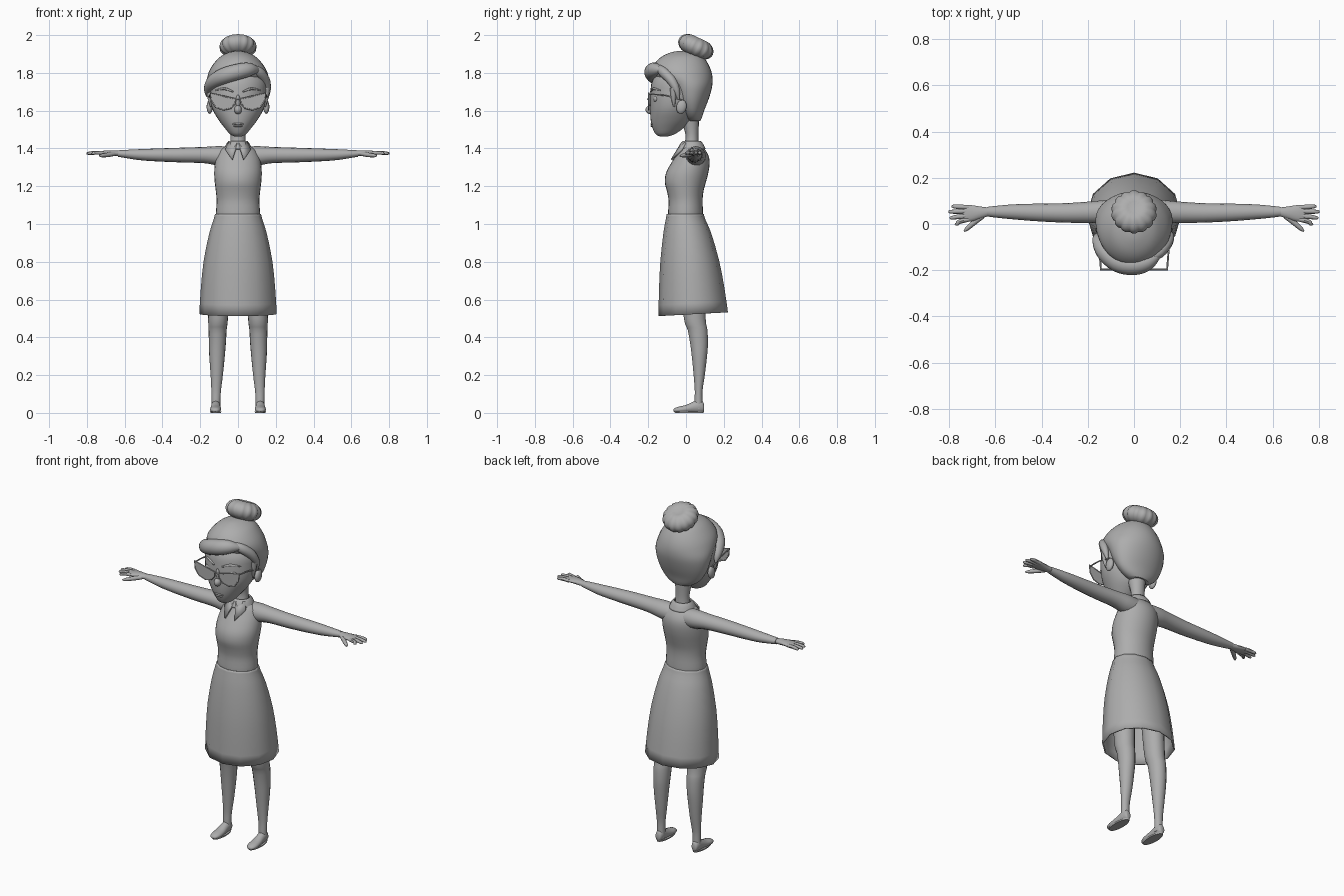
import bpy, bmesh, math
from mathutils import Vector, Matrix

grey = bpy.data.materials.new("plain grey")
grey.diffuse_color = (0.42, 0.42, 0.42, 1)


def finish(name, bm, mirror=False, thickness=0, angle=45):
    bmesh.ops.recalc_face_normals(bm, faces=bm.faces)
    mesh = bpy.data.meshes.new(name)
    bm.to_mesh(mesh)
    bm.free()
    mesh.materials.append(grey)
    mesh.polygons.foreach_set("use_smooth", [True] * len(mesh.polygons))
    mesh.set_sharp_from_angle(angle=math.radians(angle))
    ob = bpy.data.objects.new(name, mesh)
    bpy.context.collection.objects.link(ob)
    if thickness:
        m = ob.modifiers.new("Thickness", 'SOLIDIFY')
        m.thickness, m.offset = thickness, -1
    if mirror:
        m = ob.modifiers.new("Mirror", 'MIRROR')
        m.use_mirror_merge = False
    return ob


def smooth_rows(rows, steps):
    """Catmull-Rom interpolation through rows of numbers."""
    out = []
    for i in range(len(rows) - 1):
        p = [rows[max(0, min(len(rows) - 1, i + k))] for k in (-1, 0, 1, 2)]
        for s in range(steps):
            t = s / steps
            out.append([0.5 * (2 * b + (c - a) * t + (2 * a - 5 * b + 4 * c - d) * t * t
                               + (3 * b - a - 3 * c + d) * t ** 3) for a, b, c, d in zip(*p)])
    return out + [list(rows[-1])]


def skin(name, rings, caps=True, closed=False, **kw):
    bm = bmesh.new()
    vs = [[bm.verts.new(p) for p in r] for r in rings]
    n = len(vs[0])
    pairs = list(zip(vs, vs[1:])) + ([(vs[-1], vs[0])] if closed else [])
    for a, b in pairs:
        for j in range(n):
            k = (j + 1) % n
            bm.faces.new((a[j], a[k], b[k], b[j]))
    if caps and not closed:
        bm.faces.new(vs[0])
        bm.faces.new(vs[-1])
    return finish(name, bm, **kw)


def loft(name, axis, rows, n=24, steps=3, **kw):
    """Rows hold position on the axis, then min and max on the next two axes."""
    rings = []
    for t, a0, a1, b0, b1 in smooth_rows(rows, steps):
        ring = []
        for j in range(n):
            w = 2 * math.pi * j / n
            a = (a0 + a1) / 2 + (a1 - a0) / 2 * math.cos(w)
            b = (b0 + b1) / 2 + (b1 - b0) / 2 * math.sin(w)
            ring.append({'x': (t, a, b), 'y': (b, t, a), 'z': (a, b, t)}[axis])
        rings.append(ring)
    return skin(name, rings, **kw)


def upright(name, rows, **kw):
    """Rows: height, front, back, half width."""
    return loft(name, 'z', [(z, -w, w, f, b) for z, f, b, w in rows], **kw)


def tube(name, pts, n=10, steps=3, closed=False, up=(0, 0, 1), flat=1, **kw):
    """Points hold x, y, z, radius."""
    rows = list(pts) if closed else smooth_rows(pts, steps)
    rings = []
    for i, r in enumerate(rows):
        if closed:
            d = Vector(rows[(i + 1) % len(rows)][:3]) - Vector(rows[i - 1][:3])
        else:
            d = Vector(rows[min(i + 1, len(rows) - 1)][:3]) - Vector(rows[max(i - 1, 0)][:3])
        side = d.cross(Vector(up)).normalized()
        top = side.cross(d).normalized()
        ws = [2 * math.pi * j / n for j in range(n)]
        rings.append([Vector(r[:3]) + r[3] * (side * math.cos(w) * flat + top * math.sin(w))
                      for w in ws])
    return skin(name, rings, closed=closed, **kw)


def blob(name, loc, size, rot=0, axis='X', **kw):
    bm = bmesh.new()
    bmesh.ops.create_uvsphere(bm, u_segments=20, v_segments=12, radius=1)
    m = Matrix.Translation(loc) @ Matrix.Rotation(math.radians(rot), 4, axis)
    bmesh.ops.transform(bm, matrix=m @ Matrix.Diagonal((*size, 1)), verts=bm.verts)
    return finish(name, bm, **kw)


# Skirt: open, faceted flare with a hem that rises towards the back
skirt = upright("skirt", [(1.052, -.102, .094, .122), (1.02, -.108, .104, .13),
                          (.95, -.12, .133, .152), (.8, -.136, .175, .182),
                          (.65, -.143, .203, .197), (.513, -.146, .222, .205)],
                n=12, steps=2, caps=False, thickness=.008)
for v in skirt.data.vertices:
    v.co.z += .055 * (v.co.y + .14) * (1.052 - v.co.z) / .54

# Blouse body
upright("blouse", [(1.0, -.09, .085, .11), (1.05, -.095, .09, .117), (1.12, -.092, .088, .113),
                   (1.17, -.1, .092, .117), (1.22, -.112, .105, .123), (1.27, -.106, .118, .126),
                   (1.32, -.08, .125, .122), (1.36, -.055, .12, .112), (1.395, -.035, .1, .09),
                   (1.415, -.02, .08, .055)], n=28)

# Sleeves and hands
loft("sleeve", 'x', [(.05, .0, .105, 1.305, 1.41), (.11, .0, .105, 1.31, 1.412),
                     (.18, .004, .098, 1.322, 1.408), (.3, .006, .09, 1.326, 1.404),
                     (.42, .012, .088, 1.331, 1.4), (.52, .02, .085, 1.338, 1.396),
                     (.6, .028, .078, 1.35, 1.392), (.635, .033, .074, 1.356, 1.39)],
     n=16, mirror=True)
loft("palm", 'x', [(.62, .037, .07, 1.36, 1.387), (.66, .024, .075, 1.36, 1.39),
                   (.70, .012, .081, 1.364, 1.389), (.73, .012, .082, 1.367, 1.386),
                   (.742, .02, .076, 1.37, 1.383)], n=14, mirror=True)
for i, (y0, x1, y1) in enumerate([(.02, .775, .0), (.037, .798, .027),
                                  (.055, .803, .053), (.072, .79, .076)]):
    tube("finger_%d" % (i + 1), [(.715, y0, 1.376, .01), (.755, (y0 + y1) / 2, 1.377, .01),
                                 (x1 - .01, y1, 1.374, .008), (x1, y1, 1.373, .003)],
         n=8, mirror=True)
tube("thumb", [(.655, .035, 1.372, .012), (.69, .008, 1.366, .012), (.722, -.02, 1.362, .009),
               (.735, -.032, 1.361, .003)], n=8, mirror=True)

# Legs and shoes
loft("leg", 'z', [(.72, .04, .16, -.03, .1), (.5, .053, .158, -.012, .105),
                  (.44, .06, .156, .008, .114), (.37, .064, .154, .021, .117),
                  (.3, .07, .152, .03, .112), (.2, .08, .145, .04, .1),
                  (.12, .09, .141, .046, .088), (.07, .093, .14, .045, .087),
                  (.02, .094, .14, .045, .088)], n=18, mirror=True)
loft("foot", 'y', [(-.066, .008, .018, .112, .128), (-.058, .003, .026, .1, .14),
                   (-.035, .0, .034, .091, .148), (0, .0, .042, .09, .147),
                   (.04, .0, .06, .093, .143), (.07, .0, .07, .094, .141),
                   (.09, .004, .058, .1, .136), (.096, .012, .04, .108, .13)],
     n=18, mirror=True)
loft("sole", 'z', [(0, .09, .146, -.06, .094), (.008, .088, .148, -.064, .096)],
     n=18, steps=1, mirror=True)

# Neck and collar
upright("neck", [(1.39, -.015, .075, .05), (1.43, -.006, .068, .042), (1.48, -.004, .066, .04),
                 (1.56, -.03, .07, .05)], n=16)
upright("collar_band", [(1.44, -.016, .077, .05), (1.425, -.03, .09, .062),
                        (1.398, -.045, .104, .075)], n=20, caps=False, thickness=.008)
bm = bmesh.new()
bm.faces.new([bm.verts.new(p) for p in [(.004, -.028, 1.428), (.052, -.004, 1.432),
                                       (.068, -.028, 1.395), (.032, -.08, 1.343)]])
finish("collar_flap", bm, mirror=True, thickness=.01)

# Head with face details
upright("head", [(1.463, -.137, -.1, .016), (1.475, -.16, -.06, .042), (1.51, -.178, -.01, .072),
                 (1.55, -.187, .03, .102), (1.60, -.19, .05, .132), (1.65, -.19, .07, .147),
                 (1.70, -.188, .09, .152), (1.76, -.178, .1, .15), (1.83, -.13, .08, .11),
                 (1.88, -.06, .05, .05)], n=32)
blob("nose", (0, -.187, 1.605), (.02, .027, .024))
blob("nose_bridge", (0, -.184, 1.64), (.013, .015, .045), 10)
blob("upper_lip", (0, -.18, 1.53), (.03, .008, .006))
blob("lower_lip", (0, -.178, 1.519), (.024, .009, .006))
blob("eye", (.068, -.158, 1.662), (.034, .016, .02), mirror=True)
tube("eyebrow", [(.025, -.187, 1.7, .004), (.07, -.172, 1.716, .007), (.118, -.135, 1.708, .003)],
     n=8, mirror=True)
blob("ear", (.15, -.024, 1.62), (.016, .027, .037), -12, mirror=True)

# Glasses
outline = [(.012, 1.662), (.05, 1.67), (.1, 1.683), (.146, 1.694), (.141, 1.652),
           (.118, 1.618), (.078, 1.604), (.038, 1.613), (.017, 1.637)]
skin("lens", [[(x, y, z) for x, z in outline] for y in (-.199, -.195)], mirror=True)
tube("glasses_rim", [(x, -.197, z, .004) for x, z in outline], n=6, closed=True,
     up=(0, 1, 0), mirror=True)
tube("glasses_bridge", [(-.014, -.198, 1.658, .004), (0, -.203, 1.662, .004),
                        (.014, -.198, 1.658, .004)], n=6)
tube("glasses_temple", [(.143, -.197, 1.688, .004), (.15, -.11, 1.68, .004),
                        (.155, -.02, 1.655, .004)], n=6, mirror=True)

# Hair: cap, swept fringe and side lock
upright("hair", [(1.545, .01, .076, .06), (1.565, -.01, .085, .095), (1.6, -.03, .096, .128),
                 (1.65, -.06, .116, .152), (1.7, -.085, .132, .164), (1.74, -.115, .14, .167),
                 (1.78, -.165, .14, .162), (1.82, -.18, .13, .148), (1.86, -.158, .11, .12),
                 (1.89, -.122, .086, .088), (1.91, -.075, .05, .045), (1.916, -.04, .02, .015)],
        n=32)
tube("fringe", [(.11, -.13, 1.815, .012), (.06, -.163, 1.818, .036), (0, -.178, 1.806, .043),
                (-.07, -.165, 1.785, .043), (-.128, -.118, 1.755, .038),
                (-.157, -.07, 1.715, .024), (-.163, -.045, 1.675, .006)], n=14, steps=4)
tube("side_lock", [(.06, -.15, 1.835, .01), (.105, -.125, 1.81, .026), (.142, -.08, 1.765, .026),
                   (.156, -.05, 1.71, .018), (.154, -.04, 1.66, .005)], n=12)
for s in (-1, 1):
    tube("sideburn", [(s * .15, -.065, 1.72, .02), (s * .148, -.066, 1.67, .014),
                      (s * .143, -.063, 1.62, .004)], n=8, up=(0, 1, 0))

# Ribbed bun, tilted backwards
bm = bmesh.new()
bmesh.ops.create_uvsphere(bm, u_segments=56, v_segments=16, radius=1)
for v in bm.verts:
    r = math.hypot(v.co.x, v.co.y)
    rib = abs(math.sin(7 * math.atan2(v.co.y, v.co.x))) ** .5
    k = (.93 + .07 * rib) * .099 * r ** .75 / r if r > 1e-4 else 0
    v.co = Vector((v.co.x * k, v.co.y * k, v.co.z * .054 * (1 - .25 * max(0, 1 - r * 3))))
bmesh.ops.transform(bm, verts=bm.verts, matrix=Matrix.Translation((0, .052, 1.938))
                    @ Matrix.Rotation(math.radians(-25), 4, 'X'))
finish("hair_bun", bm, angle=60)
